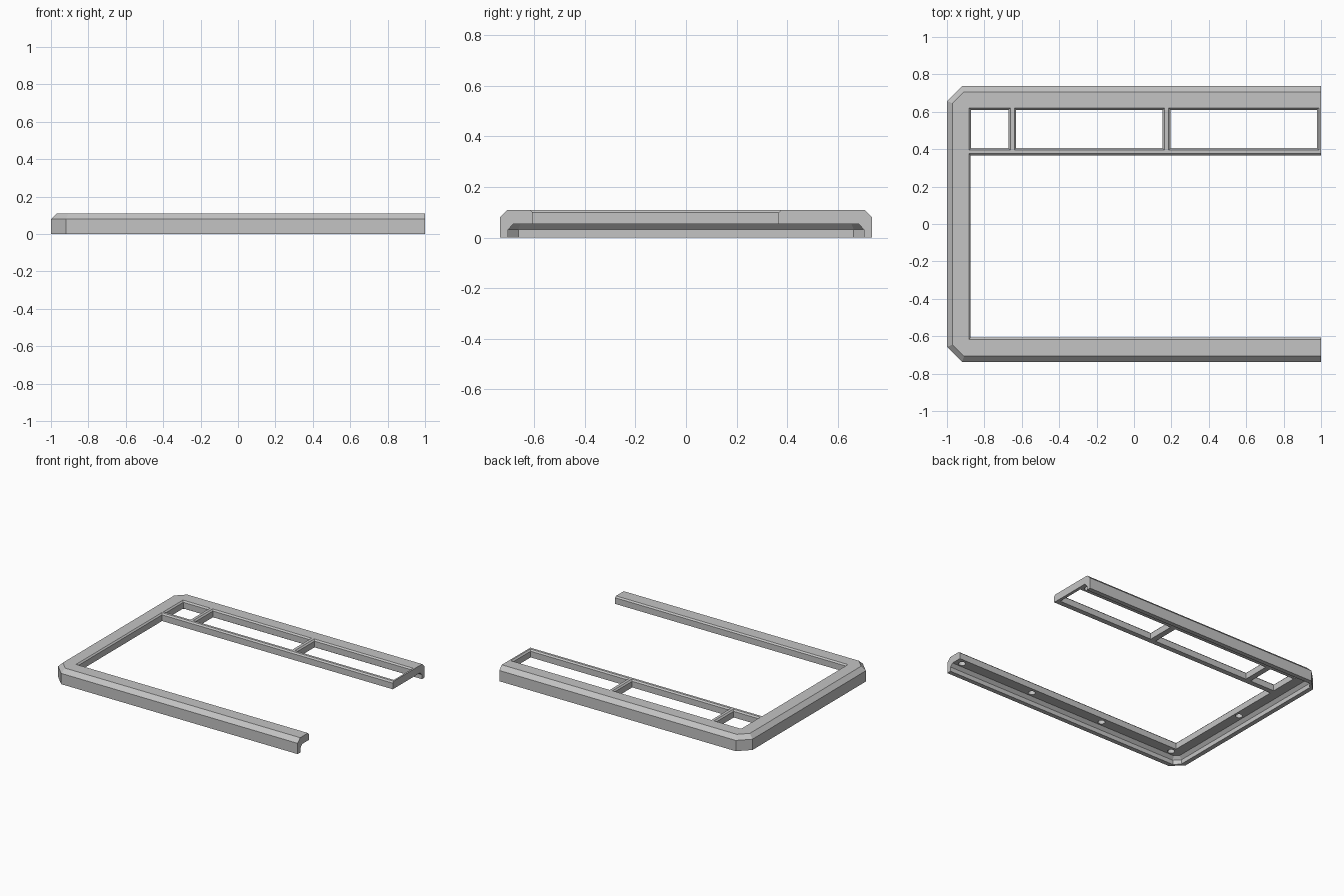
import bpy, bmesh

cube = bpy.data.objects.get("Cube")
if cube:
    bpy.data.objects.remove(cube, do_unlink=True)

HALF_DEPTH = 0.737
TOP = 0.109

grey = bpy.data.materials.new("plain grey")
grey.use_nodes = True
grey.diffuse_color = (0.55, 0.55, 0.55, 1)
grey.node_tree.nodes["Principled BSDF"].inputs["Base Color"].default_value = (0.55, 0.55, 0.55, 1)


def make_object(name, bm):
    bmesh.ops.recalc_face_normals(bm, faces=bm.faces)
    mesh = bpy.data.meshes.new(name)
    bm.to_mesh(mesh)
    bm.free()
    mesh.materials.append(grey)
    obj = bpy.data.objects.new(name, mesh)
    bpy.context.collection.objects.link(obj)
    return obj


def loft(name, layers):
    """Solid through a stack of (z, outline) layers."""
    bm = bmesh.new()
    rings = [[bm.verts.new((x, y, z)) for x, y in outline] for z, outline in layers]
    for low, high in zip(rings, rings[1:]):
        for i in range(len(low)):
            j = (i + 1) % len(low)
            bm.faces.new((low[i], low[j], high[j], high[i]))
    bm.faces.new(rings[0])
    bm.faces.new(rings[-1])
    return make_object(name, bm)


def outline(inset, corner, end=1.0):
    """Rectangle with two clipped corners on the closed side."""
    h, x = HALF_DEPTH - inset, inset - 1
    return [(end, -h), (x + corner, -h), (x, corner - h),
            (x, h - corner), (x + corner, h), (end, h)]


def opening(name, x0, x1, y0, y1):
    """Straight cutter that flares at the top to chamfer the rim."""
    def rect(g):
        return [(x0 - g, y0 - g), (x1 + g, y0 - g), (x1 + g, y1 + g), (x0 - g, y1 + g)]
    return loft(name, [(-0.1, rect(0)), (TOP - 0.01, rect(0)), (TOP + 0.01, rect(0.02))])


# Outer body with bevelled top edge
frame = loft("bezel_frame", [(0, outline(0, 0.08)), (0.079, outline(0, 0.08)),
                             (TOP, outline(0.03, 0.062))])

# Hollow underside with sloped shoulder
cutters = [loft("cavity_cutter", [(-0.1, outline(0.033, 0.04, 1.2)),
                                  (0.032, outline(0.033, 0.04, 1.2)),
                                  (0.054, outline(0.054, 0.028, 1.2))])]

# Main opening and the row of three windows behind it
cutters.append(opening("main_opening_cutter", -0.873, 1.2, -0.607, 0.367))
for x0, x1 in ((-0.871, -0.671), (-0.63, 0.153), (0.195, 0.978)):
    cutters.append(opening("window_cutter", x0, x1, 0.405, 0.61))

# Blind round sockets in the underside
bm = bmesh.new()
spots = [(0.945 - 0.604 * i, s * 0.65) for i in range(4) for s in (-1, 1)] + [(-0.91, 0)]
for x, y in spots:
    made = bmesh.ops.create_cone(bm, cap_ends=True, segments=20, radius1=0.024,
                                 radius2=0.024, depth=0.06)
    bmesh.ops.translate(bm, verts=made["verts"], vec=(x, y, 0.054))
cutters.append(make_object("socket_cutter", bm))

# Cut everything, then drop the cutters
for cutter in cutters:
    cutter.hide_render = True
    mod = frame.modifiers.new("cut", 'BOOLEAN')
    mod.operation = 'DIFFERENCE'
    mod.solver = 'EXACT'
    mod.object = cutter
bpy.context.view_layer.update()
graph = bpy.context.evaluated_depsgraph_get()
result = bpy.data.meshes.new_from_object(frame.evaluated_get(graph))
frame.modifiers.clear()
frame.data = result
frame.data.materials.clear()
frame.data.materials.append(grey)
for poly in frame.data.polygons:
    poly.material_index = 0
for cutter in cutters:
    bpy.data.objects.remove(cutter, do_unlink=True)
